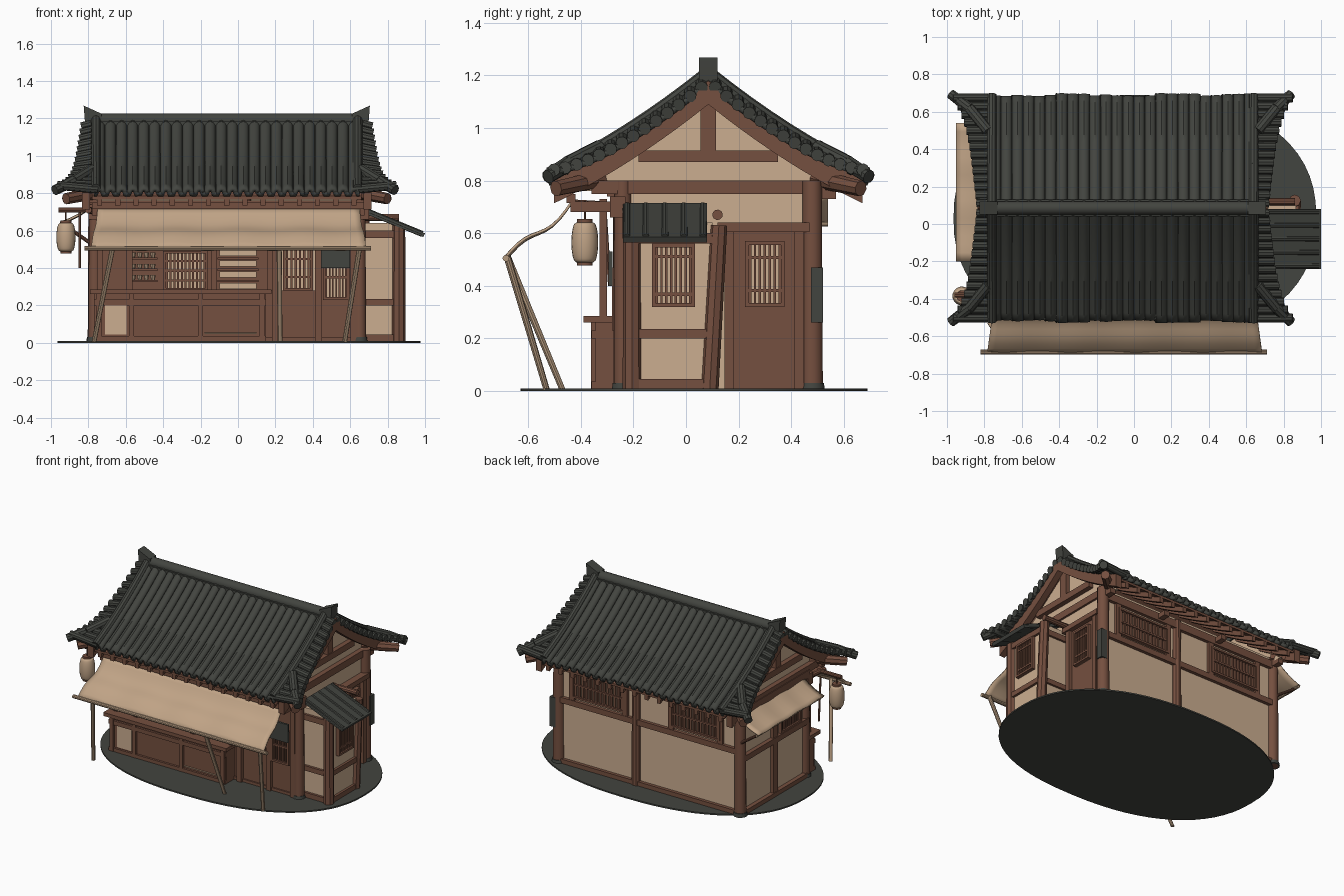
import bpy, bmesh, math, random
from mathutils import Vector

if "Cube" in bpy.data.objects:
    bpy.data.objects.remove(bpy.data.objects["Cube"])
random.seed(4)

def material(name, c):
    m = bpy.data.materials.new(name)
    m.diffuse_color = (*c, 1)
    m.use_nodes = True
    m.node_tree.nodes["Principled BSDF"].inputs["Base Color"].default_value = m.diffuse_color
    return m
TILE = material("charcoal tile", (0.055, 0.058, 0.050))
WOOD = material("brown timber", (0.178, 0.079, 0.050))
WALL = material("cream plaster", (0.60, 0.42, 0.28))
CLOTH = material("tan cloth", (0.53, 0.37, 0.24))
POLE = material("pale bamboo", (0.45, 0.315, 0.205))

parts = {}   # (name, material, solidify thickness) -> bmesh
def part(name, mat, thick=0):
    return parts.setdefault((name, mat, thick), bmesh.new())

def box(name, mat, x0, x1, y0, y1, z0, z1):
    prism(name, mat, [(y0, z0), (y1, z0), (y1, z1), (y0, z1)], x0, x1)

def prism(name, mat, pts, a, b, axis='x'):
    bm = part(name, mat)
    P = {'x': lambda k, p: (k, *p), 'y': lambda k, p: (p[0], k, p[1]), 'z': lambda k, p: (*p, k)}[axis]
    A = [bm.verts.new(P(a, p)) for p in pts]
    B = [bm.verts.new(P(b, p)) for p in pts]
    bm.faces.new(A); bm.faces.new(B[::-1])
    for i in range(len(pts)):
        j = (i + 1) % len(pts)
        bm.faces.new((A[i], B[i], B[j], A[j]))

def rod(name, mat, p, q, r, r2=None, n=10):
    bm = part(name, mat)
    p, q = Vector(p), Vector(q)
    d = (q - p).normalized()
    u = d.orthogonal().normalized(); v = d.cross(u)
    ring = lambda c, s: [bm.verts.new(c + s * (math.cos(2*math.pi*i/n) * u + math.sin(2*math.pi*i/n) * v)) for i in range(n)]
    A, B = ring(p, r), ring(q, r if r2 is None else r2)
    bm.faces.new(A[::-1]); bm.faces.new(B)
    for i in range(n):
        j = (i + 1) % n
        bm.faces.new((A[i], A[j], B[j], B[i]))

def grid(name, mat, f, us, vs, thick):
    bm = part(name, mat, thick)
    V = [[bm.verts.new(f(u, v)) for v in vs] for u in us]
    for a, b in zip(V, V[1:]):
        for i in range(len(vs) - 1):
            bm.faces.new((a[i], b[i], b[i+1], a[i+1]))

steps = lambda n, a=0.0, b=1.0: [a + (b - a) * i / n for i in range(n + 1)]

def lattice(name, wall, c, a0, a1, z0, z1, n, out=1, rows=(0.5,)):
    """Framed bar window on a wall facing x or y; c is the wall plane."""
    def bar(p, q, r, s, d):
        e = sorted((c, c + out * d))
        if wall == 'x': box(name, WOOD, *e, p, q, r, s)
        else: box(name, WOOD, p, q, *e, r, s)
    f = 0.014
    bar(a0, a0+f, z0, z1, .025); bar(a1-f, a1, z0, z1, .025)
    bar(a0, a1, z0, z0+f, .025); bar(a0, a1, z1-f, z1, .025)
    for i in range(1, n):
        x = a0 + (a1 - a0) * i / n
        w = (a1 - a0) / n * .25
        bar(x-w, x+w, z0, z1, .015)
    for r in rows:
        z = z0 + (z1 - z0) * r
        bar(a0, a1, z-.006, z+.006, .02)

# ---- base: rounded slab
spow = lambda v: math.copysign(abs(v)**.86, v)
prism("ground_base", TILE, [(.005 + .97*spow(math.cos(math.pi*i/32)), .03 + .66*spow(math.sin(math.pi*i/32)))
                            for i in range(64)], 0, .01, 'z')

# ---- main roof
CX, RY = -.06, .085
def slope(t, s):
    return RY + s * .605 * t, 1.18 - .385*t - .1*t*(1-t)
def roll(u):
    k = (u % 1 - .5) / .34
    return .026 * math.sqrt(max(0, 1 - k*k))
cols = 24
us = [c + k for c in range(cols) for k in (0, .16, .20, .32, .5, .68, .80, .84)] + [cols]
wob = [random.uniform(-.012, .006) for _ in range(cols + 1)]
for s in (-1, 1):
    def field(u, t):
        y, z = slope(t, s)
        return (CX - .71 + 1.42*u/cols, y + s*wob[int(u)]*t**6, z - .003 + roll(u))
    grid("roof_tiles", TILE, field, us, steps(14), .025)
    # soffit and rafters
    def band(top, bot, t0=0, t1=1):
        ts = steps(10, t0, t1)
        up = [(slope(t, s)[0], slope(t, s)[1] - top) for t in ts]
        return up + [(slope(t, s)[0], slope(t, s)[1] - bot) for t in ts[::-1]]
    prism("soffit", WOOD, band(.018, .035, 0, .975), CX-.72, CX+.72)
    for i in range(15):
        x = CX - .68 + 1.36*i/14
        prism("rafters", WOOD, band(.034, .07, .5, .97), x-.014, x+.014)
    for m in (-1, 1):
        X = lambda d: CX + m*d
        tip = .90 + (.02 if m < 0 else 0)
        width = lambda t: .06 + .07*t + .075*t**5
        lift = lambda t, k: k*(.05*t**5 - .025)
        def verge(k, t):
            y, z = slope(t, s)
            return (X(.69 + (.02 + width(t))*k), y, z + .012 + lift(t, k))
        grid("verge_tiles", TILE, verge, steps(4), steps(16), .022)
        for i in range(14):
            t = (i + .6) / 14
            y, z = slope(t, s)
            rod("verge_rolls", TILE, (X(.69), y, z+.018), (X(.715 + width(t)), y, z+.02+lift(t, 1)), .024)
        # edge roll, hip corner and corner beam
        for t0, t1 in zip(steps(8), steps(8)[1:]):
            a, b = slope(t0, s), slope(t1, s)
            rod("edge_roll", TILE, (X(.70), a[0], a[1]+.03), (X(.70), b[0], b[1]+.03), .026)
        a, b, c = slope(.68, s), slope(.88, s), slope(1, s)
        rod("hip_roll", TILE, (X(.72), a[0], a[1]+.03), (X(.82), b[0], b[1]+.034), .03)
        rod("hip_roll", TILE, (X(.82), b[0], b[1]+.034), (X(tip), c[0]+s*.005, c[1]+.02), .03, .027)
        rod("corner_beam", WOOD, (X(.68), a[0], a[1]-.09), (X(.86), c[0]-s*.025, c[1]-.025), .035, .03, 8)
        # bargeboards
        prism("bargeboard", WOOD, band(.0, .09, 0, .97), X(.73), X(.775))

rod("ridge_roll", TILE, (CX-.73, RY, 1.19), (CX+.73, RY, 1.19), .036, n=14)
box("ridge_base", TILE, CX-.73, CX+.73, RY-.045, RY+.045, 1.14, 1.185)
for m in (-1, 1):
    X = lambda d: CX + m*d
    prism("ridge_ornament", TILE, [(X(d), z) for d, z in
          ((.67, 1.10), (.75, 1.10), (.76, 1.20), (.765, 1.268), (.71, 1.243), (.67, 1.225))], RY-.035, RY+.035, 'y')
    # gable wall and timbers
    prism("gable_wall", WALL, [(-.42, .76), (.59, .76), (RY, 1.13)], X(.68), X(.70))
    box("gable_tie_beam", WOOD, X(.68), X(.735), -.36, .53, .75, .80)
    box("gable_collar", WOOD, X(.68), X(.735), -.18, .35, .87, .915)
    box("king_post", WOOD, X(.68), X(.73), .055, .115, .90, 1.13)

# ---- main walls
box("back_wall", WALL, -.77, .66, .465, .485, 0, .80)
box("left_wall", WALL, -.77, -.75, -.24, .48, 0, .78)
box("right_wall", WALL, .64, .66, -.24, .48, 0, .78)
box("floor", WOOD, -.76, .65, -.26, .48, .005, .03)
box("ceiling", WOOD, -.76, .65, -.30, .49, .74, .76)
for x, y, r in ((-.765, .48, .04), (.665, .48, .042), (-.765, -.245, .036), (.65, -.24, .036)):
    rod("corner_posts", WOOD, (x, y, 0), (x, y, .80), r, r*.9, 12)
    rod("post_feet", TILE, (x, y, 0), (x, y, .03), r+.008, r+.004, 12)
box("post_patch", TILE, .665, .711, .475, .521, .26, .47)
# back timbers and windows
rod("back_post", WOOD, (.05, .485, 0), (.05, .485, .78), .034, .03)
for z0, z1 in ((.01, .04), (.44, .48), (.715, .77)):
    box("back_rails", WOOD, -.77, .66, .47, .508, z0, z1)
    box("left_rails", WOOD, -.80, -.76, -.25, .48, z0 - .05*(z0 == .44), z1 - .05*(z0 == .44))
for a, b in ((-.62, -.23), (.13, .55)):
    lattice("back_window", 'y', .485, a, b, .50, .69, 15)
    for x in (a, b):
        box("window_posts", WOOD, x-.02, x+.02, .48, .505, .46, .73)
box("left_post", WOOD, -.795, -.76, .10, .15, 0, .76)
lattice("left_window", 'x', -.77, -.17, .06, .43, .62, 9, -1)

# ---- right side: door
box("side_door", WOOD, .65, .675, .17, .44, .01, .61)
box("door_glass", WALL, .67, .678, .23, .37, .32, .57)
lattice("door_lattice", 'x', .678, .225, .375, .32, .57, 8, 1, (.25, .75))
for y in (.165, .43):
    box("door_jambs", WOOD, .66, .70, y-.018, y+.018, 0, .63)
box("door_lintel", WOOD, .65, .71, .12, .47, .605, .64)
rod("side_beam", WOOD, (.66, .12, .67), (.86, .12, .67), .02)

# ---- right side: bay with its own roof
box("bay_body", WALL, .65, .865, -.205, .10, .01, .64)
rod("bay_posts", WOOD, (.86, -.205, 0), (.86, -.205, .63), .036, .034, 8)
rod("bay_posts", WOOD, (.86, .09, 0), (.86, .125, .63), .034, .032, 8)
for z0, z1 in ((.005, .045), (.20, .235), (.56, .60)):
    box("bay_rails", WOOD, .65, .882, -.222, .115, z0, z1)
lattice("bay_window", 'x', .865, -.13, .035, .32, .56, 9, 1, (.2, .8))
prism("bay_roof", TILE, [(.68, .69), (.99, .565), (1.0, .585), (.69, .715)], -.24, .08, 'y')
for i in range(5):
    y = -.225 + .29*i/4
    rod("bay_roof_rolls", TILE, (.69, y, .703), (.985, y, .582), .016)

# ---- shop front: counter
box("counter_body", WOOD, -.77, .15, -.345, -.24, 0, .26)
box("counter_top", WOOD, -.79, .18, -.39, -.23, .26, .285)
box("counter_panel", WALL, -.71, -.595, -.352, -.34, .045, .20)
for x in (-.745, -.57, -.20, .13):
    box("counter_stiles", WOOD, x-.014, x+.014, -.362, -.34, 0, .26)
for z in (.02, .215):
    box("counter_rails", WOOD, -.77, .15, -.360, -.34, z-.015, z+.015)
rod("counter_trim", POLE, (-.18, -.348, .05), (.10, -.348, .05), .004)
# interior partition with shelves, lattice and wares
box("partition", WOOD, -.76, .20, -.11, -.09, .02, .75)
box("lattice_back", WALL, -.40, -.16, -.118, -.11, .29, .48)
lattice("shop_lattice", 'y', -.118, -.40, -.16, .28, .49, 12, -1, (.25, .5, .75))
for z in (.33, .39, .45):
    for a, b in ((-.58, -.43), (-.11, .11)):
        box("shelves", WOOD, a, b, -.20, -.11, z-.006, z+.006)
for z in (.30, .36, .42, .475):
    box("shelf_wares", WALL, -.10, .10, -.17, -.112, z-.012, z+.02)
for z in (.336, .396, .456):
    for i in range(4):
        rod("bowls", WALL, (-.56+.035*i, -.17, z), (-.56+.035*i, -.17, z+.026), .010, .015)
for x in (-.74, -.58, -.13, .17):
    box("front_posts", WOOD, x-.015, x+.015, -.33, -.30, .28, .73)
# right part of the front: low wall, window, front door
box("front_low_wall", WOOD, .15, .43, -.25, -.22, 0, .28)
box("front_window_back", WALL, .22, .42, -.235, -.225, .28, .74)
lattice("front_window", 'y', -.235, .24, .40, .28, .52, 7, -1, (.3, .7))
box("front_door", WOOD, .42, .64, -.25, -.22, 0, .74)
box("front_door_pane", WALL, .46, .59, -.256, -.25, .24, .46)
lattice("front_door_lattice", 'y', -.256, .455, .595, .23, .47, 8, -1)
for x in (.20, .43, .62):
    box("front_stiles", WOOD, x-.018, x+.018, -.275, -.23, 0, .75)
box("hanging_board", TILE, .445, .60, -.295, -.28, .40, .53)
# eave beams and brackets
box("front_lintel", WOOD, -.80, .70, -.29, -.23, .66, .74)
box("awning_beam", WOOD, -.78, .68, -.455, -.42, .715, .75)
for x in (-.76, -.28, .2, .655):
    box("eave_brackets", WOOD, x-.02, x+.02, -.44, -.22, .68, .72)
    box("back_brackets", WOOD, x-.02, x+.02, .48, .57, .73, .765)

# ---- front awning
def awning(u, v):
    y = -.43 - .26*v
    z = .725 - .225*v - .02*math.sin(v*math.pi*2) + .006*math.sin(u*26)*v
    return (-.05 + (u - .5)*(1.40 + .07*v), y, z - .012*math.sin(math.pi*v))
grid("front_awning", CLOTH, awning, steps(40), steps(10), .01)
rod("awning_pole", POLE, (-.82, -.685, .505), (.71, -.685, .505), .013)
for top, foot in (((-.67, -.68), (-.77, -.53)), ((.22, -.68), (.225, -.47)), ((.65, -.68), (.57, -.53))):
    rod("awning_props", POLE, (*top, .51), (*foot, 0), .014, .013)
for i in range(13):
    x = -.72 + 1.34*i/12
    rod("awning_ties", POLE, (x, -.435, .70), (x+.01, -.435, .745), .008, n=6)

# ---- left awning
grid("left_awning", CLOTH, lambda u, v: (-.77 - .18*v, -.2 + .74*u, .74 - .10*v - .012*math.sin(v*math.pi) + .004*math.sin(u*20)),
     steps(16), steps(6), .01)
rod("left_awning_pole", POLE, (-.935, -.20, .634), (-.935, .54, .634), .009)
for y in (-.18, .5):
    rod("left_awning_arms", WOOD, (-.77, y, .52), (-.93, y, .63), .010)

# ---- lantern
rod("lantern_arm", WOOD, (-.76, -.38, .71), (-.96, -.38, .71), .014)
rod("lantern_arm", WOOD, (-.76, -.25, .70), (-.80, -.42, .71), .018)
def lantern(u, v):
    r = .03 + .019*math.sin(math.pi*v)**.4 if 0 < v < 1 else .03
    return (-.92 + r*math.cos(2*math.pi*u), -.385 + r*math.sin(2*math.pi*u), .49 + .15*v)
grid("lantern", CLOTH, lantern, steps(20), steps(24), .004)
for z in (.478, .636):
    rod("lantern_caps", WOOD, (-.92, -.385, z), (-.92, -.385, z+.018), .03, n=14)
rod("lantern_cord", WOOD, (-.92, -.385, .65), (-.92, -.385, .71), .004, n=6)
rod("hanging_rope", WOOD, (-.845, -.29, .40), (-.845, -.31, .71), .007, n=6)

# ---- turn every part into an object
for (name, mat, thick), bm in parts.items():
    if thick:
        bmesh.ops.remove_doubles(bm, verts=bm.verts, dist=1e-5)
    if name != "ground_base":        # everything stands inside the slab
        for v in bm.verts:
            v.co.z = max(v.co.z, .004)
    bmesh.ops.recalc_face_normals(bm, faces=bm.faces)
    me = bpy.data.meshes.new(name)
    bm.to_mesh(me); bm.free()
    me.materials.append(mat)
    ob = bpy.data.objects.new(name, me)
    bpy.context.collection.objects.link(ob)
    if thick:
        mod = ob.modifiers.new("thickness", 'SOLIDIFY')
        mod.thickness, mod.offset = thick, 0
    ob.select_set(True)
    bpy.context.view_layer.objects.active = ob
bpy.ops.object.shade_smooth_by_angle(angle=math.radians(35))
